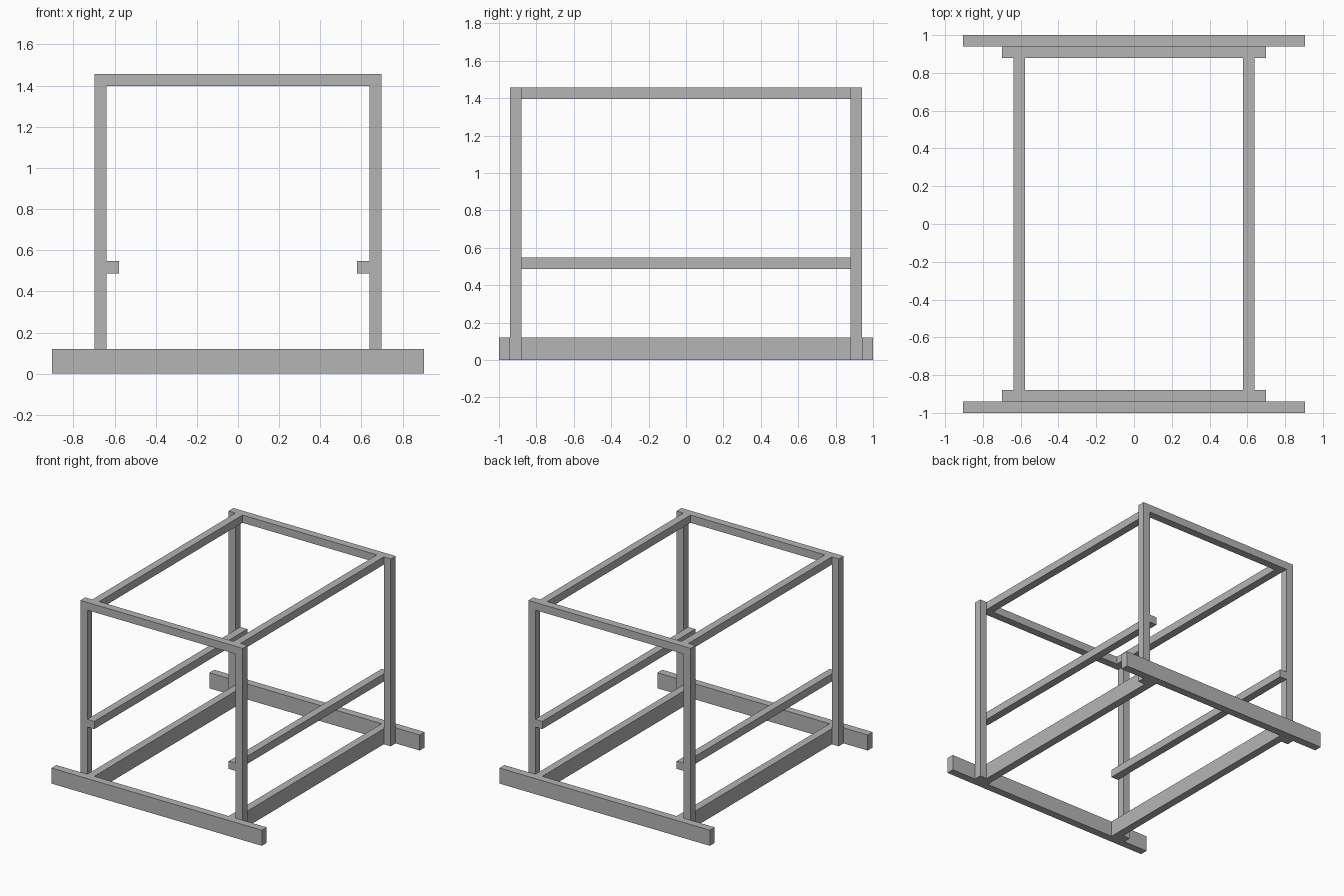
import bpy

if "Cube" in bpy.data.objects:
    bpy.data.objects.remove(bpy.data.objects["Cube"], do_unlink=True)

GREY = (0.46, 0.46, 0.46, 1.0)
mat = bpy.data.materials.new("plain_grey")
mat.use_nodes = True
mat.diffuse_color = GREY
mat.node_tree.nodes["Principled BSDF"].inputs["Base Color"].default_value = GREY


def bar(name, xs, ys, zs):
    """Square-edged bar spanning the given ranges."""
    spans = (xs, ys, zs)
    bpy.ops.mesh.primitive_cube_add(size=1, location=[(a + b) / 2 for a, b in spans])
    ob = bpy.context.object
    ob.name = ob.data.name = name
    for v in ob.data.vertices:
        v.co = [c * abs(b - a) for c, (a, b) in zip(v.co, spans)]
    ob.data.materials.append(mat)


T = 0.06                 # timber thickness
HEIGHT = 1.457           # overall height
BASE = 0.121             # height of the bottom timbers
POST = 0.698             # outer x of the posts
INNER = POST - T         # inner x of the posts
RAIL = INNER - T         # inner x of the side rails
END = 1.0                # outer y of the feet
POST_Y = END - T         # outer y of the posts
POST_IN = POST_Y - T     # inner y of the posts

# Long feet and top cross rails at each end
for end, s in (("front", -1), ("back", 1)):
    bar(end + "_foot", (-0.905, 0.905), (s * POST_Y, s * END), (0, BASE))
    bar(end + "_top_rail", (-INNER, INNER), (s * POST_IN, s * POST_Y),
        (HEIGHT - T, HEIGHT))
    # Corner posts
    for side, m in (("left", 1), ("right", -1)):
        bar(f"{end}_{side}_post", (m * INNER, m * POST),
            (s * POST_IN, s * POST_Y), (0, HEIGHT))

# Side rails, set against the inner faces of the posts
for side, m in (("left", 1), ("right", -1)):
    xs = (m * RAIL, m * INNER)
    bar(side + "_bottom_rail", xs, (-POST_Y, POST_Y), (0, BASE))
    bar(side + "_shelf_rail", xs, (-POST_Y, POST_Y), (0.488, 0.548))
    bar(side + "_top_rail", xs, (-POST_IN, POST_IN), (HEIGHT - T, HEIGHT))
